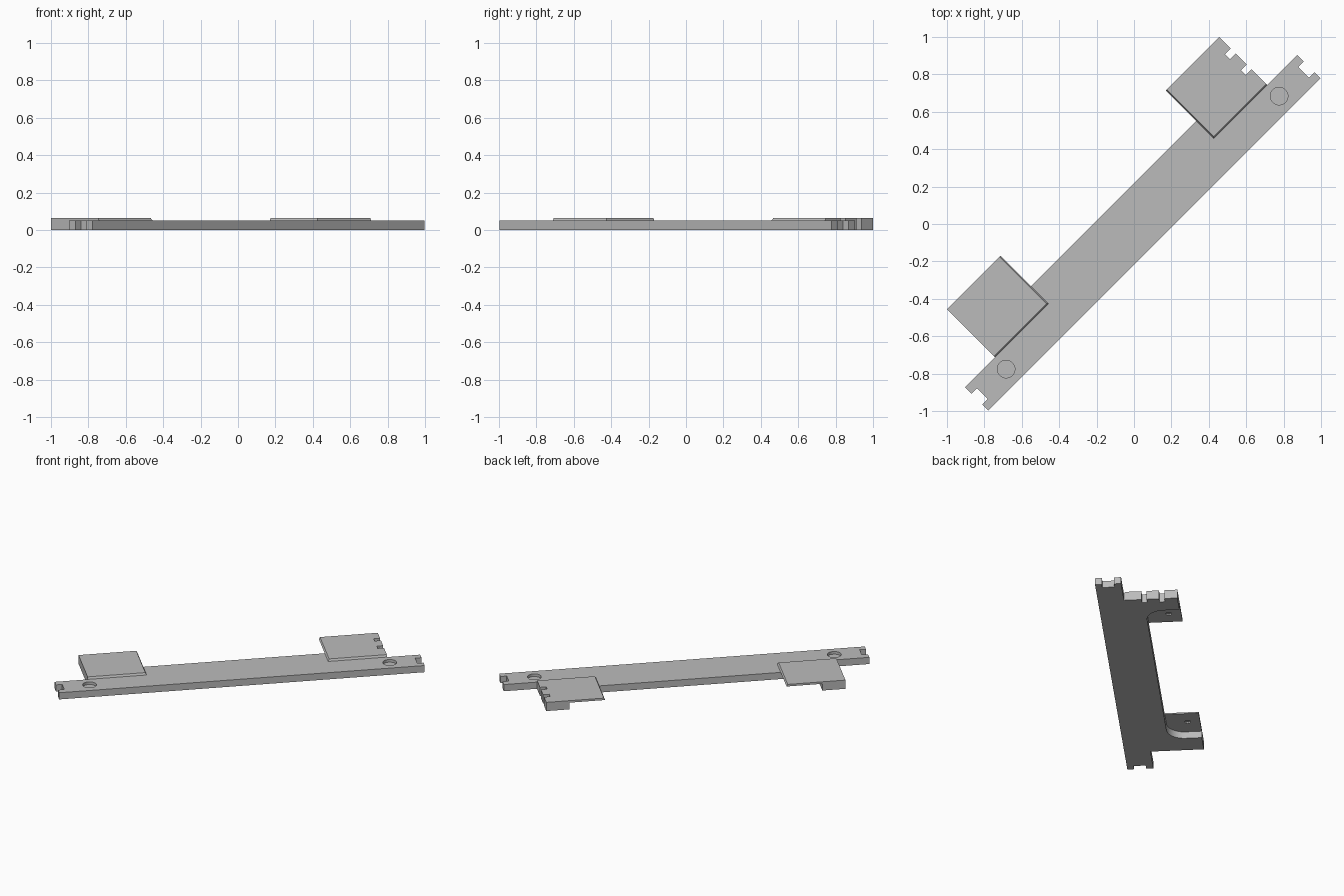
import bpy, bmesh, math

if "Cube" in bpy.data.objects:
    bpy.data.objects.remove(bpy.data.objects["Cube"])

grey = bpy.data.materials.new("plain_grey")
grey.diffuse_color = (0.5, 0.5, 0.5, 1)
grey.use_nodes = True
grey.node_tree.nodes["Principled BSDF"].inputs["Base Color"].default_value = grey.diffuse_color

BAR_TOP, PLATE_TOP = 0.05, 0.065
END, LEG, LEG_IN, PLATE_IN = 1.257, 1.029, 0.87, 0.624
LOW, STEP, SIDE, FAR = -0.155, 0.022, 0.155, 0.385
NOTCH = 0.043          # depth of every edge notch
R = 0.12               # fillet between bar and leg


def prism(name, bottom, z0, z1, top=None):
    """Solid between two outlines with equal point counts, turned 45 degrees."""
    bm = bmesh.new()
    a = [bm.verts.new((u, v, z0)) for u, v in bottom]
    b = [bm.verts.new((u, v, z1)) for u, v in (top or bottom)]
    n = len(a)
    bm.faces.new(a)
    bm.faces.new(b)
    for i in range(n):
        j = (i + 1) % n
        bm.faces.new((a[i], a[j], b[j], b[i]))
    bmesh.ops.recalc_face_normals(bm, faces=bm.faces)
    me = bpy.data.meshes.new(name)
    bm.to_mesh(me)
    bm.free()
    me.materials.append(grey)
    ob = bpy.data.objects.new(name, me)
    bpy.context.collection.objects.link(ob)
    ob.rotation_euler.z = math.radians(45)
    return ob


def disc(name, u, v, r, z0, z1, n=40):
    ring = [(u + r * math.cos(2 * math.pi * i / n),
             v + r * math.sin(2 * math.pi * i / n)) for i in range(n)]
    return prism(name, ring, z0, z1)


def combine(target, tool, op):
    m = target.modifiers.new(tool.name, 'BOOLEAN')
    m.operation, m.object, m.solver = op, tool, 'EXACT'
    bpy.context.view_layer.objects.active = target
    bpy.ops.object.modifier_apply(modifier=m.name)
    bpy.data.objects.remove(tool)


def notch(u, v0, v1):
    return [(u, v0), (u - NOTCH, v0), (u - NOTCH, v1), (u, v1)]


# notches along the outer edge of the right-hand leg only
leg_notches = notch(LEG, 0.14, 0.176) + notch(LEG, 0.26, 0.297)


def half_outline(toothed):
    """Bar end, leg and fillet on the +u half, counterclockwise."""
    pts = [(END, LOW)] + notch(END, -0.109, -0.027) + [(END, STEP), (LEG, STEP)]
    pts += leg_notches if toothed else []
    pts += [(LEG, FAR), (LEG_IN, FAR)]
    for i in range(13):
        t = math.pi / 2 * i / 12
        pts.append((LEG_IN - R + R * math.cos(t), SIDE + R - R * math.sin(t)))
    return pts


# main bar with both legs
left = [(-u, v) for u, v in reversed(half_outline(False))]
bracket = prism("bracket_bar", half_outline(True) + left, 0, BAR_TOP)

# raised thin plates, sloped on the inner and front edges
c = 0.008
for s in (1, -1):
    edge = leg_notches if s == 1 else []
    base = [(PLATE_IN, STEP), (LEG, STEP)] + edge + [(LEG, FAR), (PLATE_IN, FAR)]
    top = [(PLATE_IN + c, STEP + c), (LEG, STEP + c)] + edge + [(LEG, FAR), (PLATE_IN + c, FAR)]
    plate = prism("plate", [(s * u, v) for u, v in base], BAR_TOP, PLATE_TOP,
                  [(s * u, v) for u, v in top])
    combine(bracket, plate, 'UNION')

# shallow round sockets on the bar ends and small ones under the plates
for s in (1, -1):
    combine(bracket, disc("socket", s * 1.032, -0.065, 0.047, 0.03, 0.1), 'DIFFERENCE')
    combine(bracket, disc("pin_hole", s * 0.735, 0.3, 0.02, 0.02, 0.06, 24), 'DIFFERENCE')

bpy.ops.object.select_all(action='DESELECT')
bracket.select_set(True)
bpy.context.view_layer.objects.active = bracket
bpy.ops.object.shade_smooth_by_angle(angle=math.radians(30))
